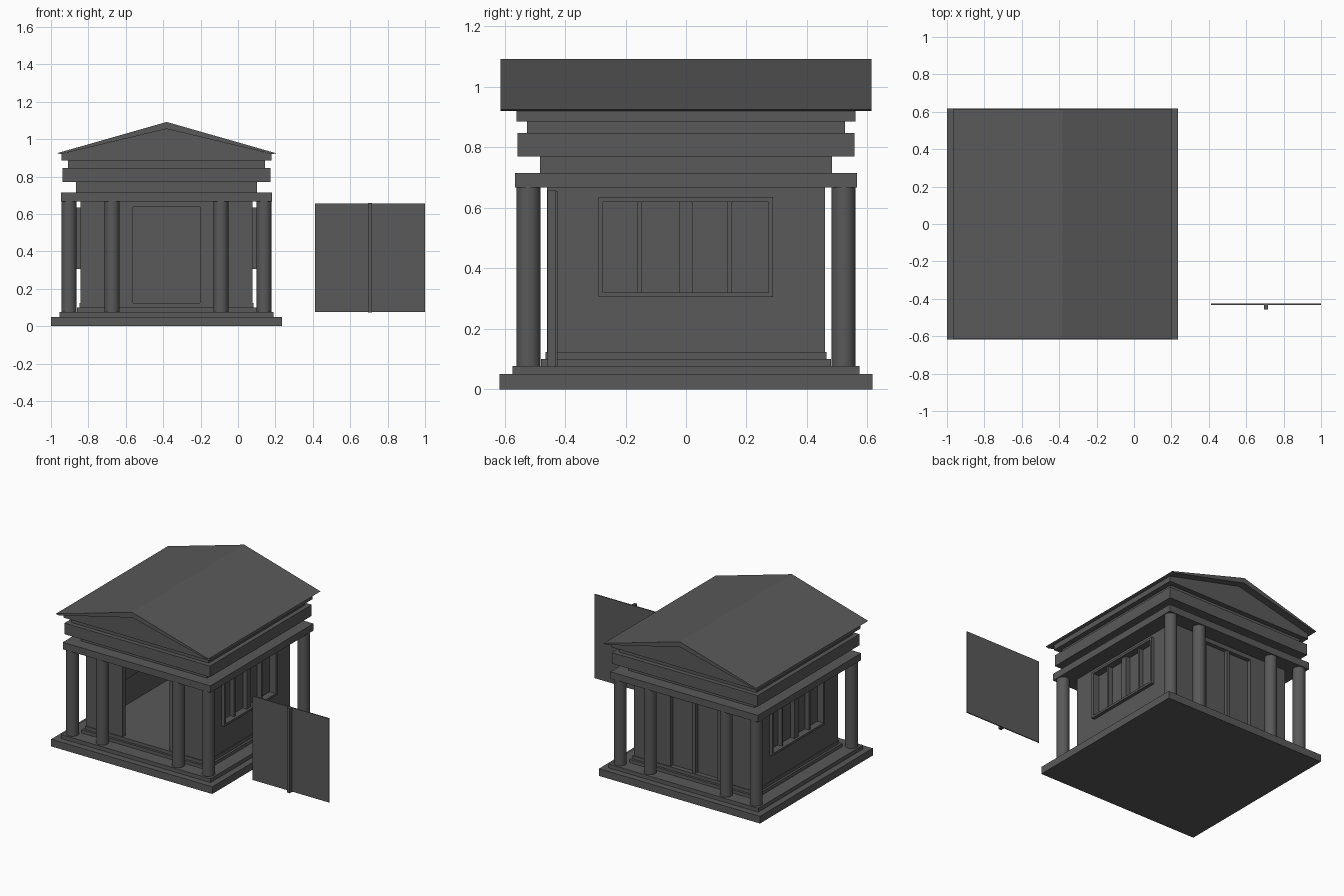
import bpy, bmesh, math
from mathutils import Matrix, Vector

if "Cube" in bpy.data.objects:
    bpy.data.objects.remove(bpy.data.objects["Cube"])

CX = -0.382  # building centre in x

stone = bpy.data.materials.new("dark_grey_stone")
stone.diffuse_color = (0.1, 0.1, 0.1, 1)
stone.use_nodes = True
stone.node_tree.nodes["Principled BSDF"].inputs["Base Color"].default_value = stone.diffuse_color


def finish(name, bm):
    bmesh.ops.recalc_face_normals(bm, faces=bm.faces)
    me = bpy.data.meshes.new(name)
    bm.to_mesh(me)
    bm.free()
    me.materials.append(stone)
    ob = bpy.data.objects.new(name, me)
    bpy.context.collection.objects.link(ob)
    return ob


def box(name, x0, x1, y0, y1, z0, z1, mat=Matrix()):
    bm = bmesh.new()
    bmesh.ops.create_cube(bm, size=1)
    for v in bm.verts:
        v.co = mat @ Vector((x0 + (v.co.x + .5) * (x1 - x0),
                             y0 + (v.co.y + .5) * (y1 - y0),
                             z0 + (v.co.z + .5) * (z1 - z0)))
    return finish(name, bm)


def slab(name, half, z0, z1):
    return box(name, CX - half, CX + half, -half, half, z0, z1)


def extrude_y(name, profiles, y0, y1):
    """Extrude faces given as (x, z) points from y0 to y1."""
    bm = bmesh.new()
    faces = [bm.faces.new([bm.verts.new((x, y0, z)) for x, z in p]) for p in profiles]
    bmesh.ops.remove_doubles(bm, verts=bm.verts, dist=1e-5)
    ext = bmesh.ops.extrude_face_region(bm, geom=bm.faces[:], use_keep_orig=True)
    verts = [g for g in ext["geom"] if isinstance(g, bmesh.types.BMVert)]
    bmesh.ops.translate(bm, vec=(0, y1 - y0, 0), verts=verts)
    return bm


def ring(name, outer, inner, y0, y1, mat):
    """Rectangular plate with a rectangular hole; rects are x0, x1, z0, z1."""
    def loop(r):
        return [(r[0], r[2]), (r[1], r[2]), (r[1], r[3]), (r[0], r[3])]
    o, i = loop(outer), loop(inner)
    quads = [(o[k], o[(k + 1) % 4], i[(k + 1) % 4], i[k]) for k in range(4)]
    bm = extrude_y(name, quads, y0, y1)
    bm.transform(mat)
    return finish(name, bm)


def side(angle):
    """Places a part drawn on the front onto another side of the building."""
    return Matrix.Translation((CX, 0, 0)) @ Matrix.Rotation(math.radians(angle), 4, 'Z')


# stepped base
slab("base_slab", 0.617, 0, 0.05)
slab("base_step", 0.573, 0.05, 0.077)
slab("wall_plinth", 0.48, 0.077, 0.1)
slab("room_floor", 0.465, 0.1, 0.123)

# front and back walls with doorways
DOOR = (-0.179, 0.179, 0.123, 0.638)
for label, a in (("front", 0), ("back", 180)):
    ring(label + "_wall", (-0.46, 0.46, 0.11, 0.67), DOOR, -0.46, -0.432, side(a))

# side walls with framed windows
WIN = (-0.275, 0.272, 0.32, 0.62)
for label, a in (("right", 90), ("left", -90)):
    m = side(a)
    ring(label + "_wall", (-0.432, 0.432, 0.11, 0.67), WIN, -0.46, -0.432, m)
    ring(label + "_window_frame", (-0.29, 0.287, 0.305, 0.635), WIN, -0.482, -0.458, m)
    box(label + "_window_pane", -0.29, 0.287, -0.434, -0.426, 0.305, 0.635, m)
    for n, (c, w) in enumerate(((-0.153, 0.007), (0, 0.022), (0.143, 0.007))):
        box(f"{label}_mullion_{n + 1}", c - w, c + w, -0.465, -0.43, 0.32, 0.62, m)


# doors: one closed at the back, one standing apart on the right
def door(name, mat):
    box(name + "_panel", -0.293, 0.293, -0.432, -0.425, 0.075, 0.656, mat)
    box(name + "_strip", -0.011, 0.011, -0.458, -0.43, 0.073, 0.658, mat)


door("back_door", side(180))
door("loose_door", Matrix.Translation((0.706, 0, 0)))

# columns, four in front and four behind
for sy, label in ((-1, "front"), (1, "back")):
    for n, dx in enumerate((-0.521, -0.291, 0.291, 0.521)):
        bm = bmesh.new()
        bmesh.ops.create_cone(bm, cap_ends=True, segments=24, radius1=0.04,
                              radius2=0.04, depth=0.593,
                              matrix=Matrix.Translation((CX + dx, sy * 0.521, 0.3725)))
        ob = finish(f"{label}_column_{n + 1}", bm)
        for p in ob.data.polygons:
            p.use_smooth = abs(p.normal.z) < 0.5

# stacked bands above the columns
for name, half, z0, z1 in (("lower_beam", 0.565, 0.667, 0.715),
                           ("lower_recess", 0.483, 0.715, 0.77),
                           ("middle_beam", 0.557, 0.77, 0.847),
                           ("upper_recess", 0.526, 0.847, 0.885),
                           ("cornice", 0.561, 0.885, 0.925)):
    slab(name, half, z0, z1)

# gable block and overhanging roof
finish("gable", extrude_y("gable", [[(CX - 0.561, 0.92), (CX + 0.561, 0.92), (CX, 1.06)]],
                          -0.561, 0.561))
roof = [[(CX + s * 0.585, 0.925), (CX, 1.092), (CX, 1.055), (CX + s * 0.565, 0.92)]
        for s in (-1, 1)]
finish("roof", extrude_y("roof", roof, -0.613, 0.613))
